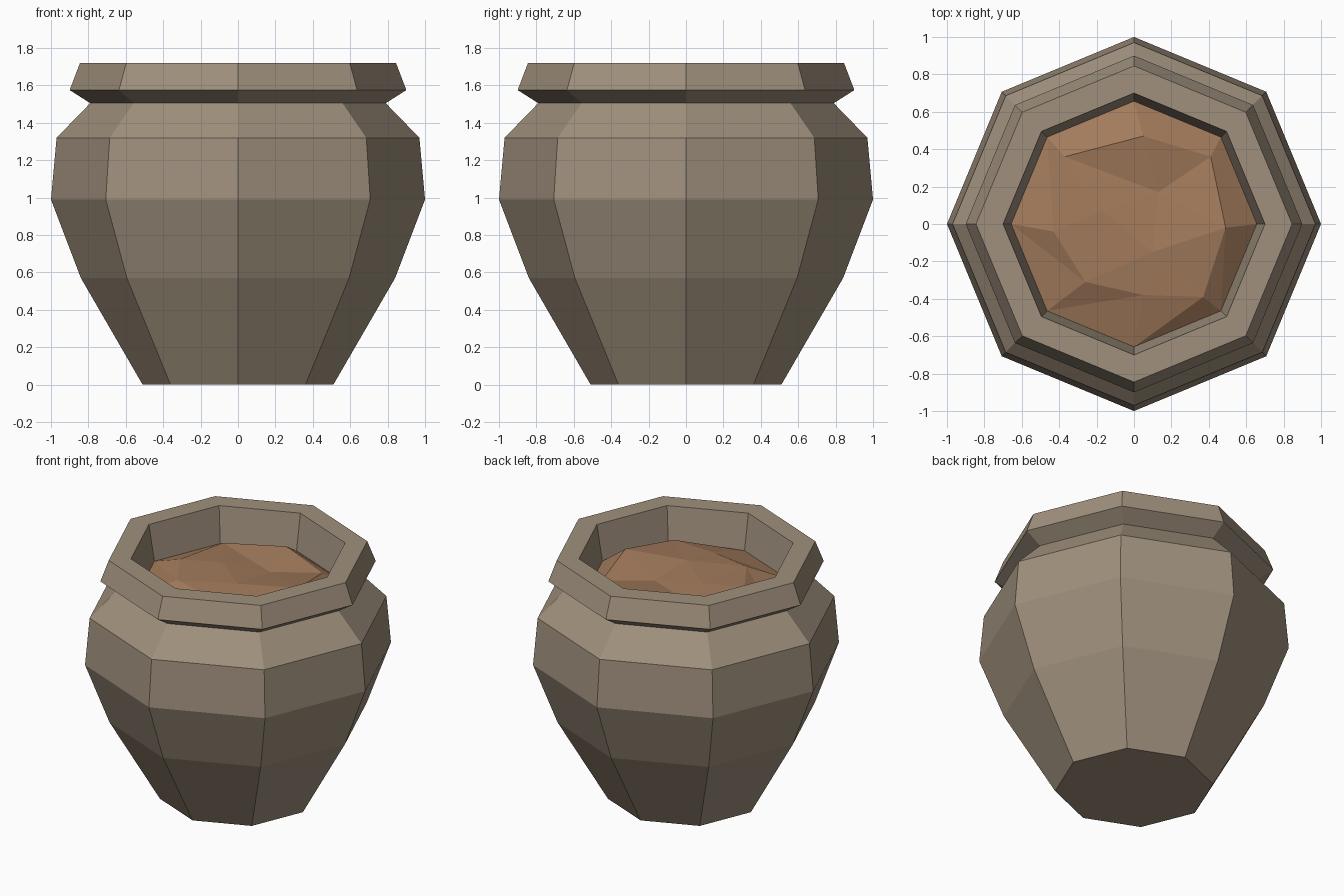
import bpy, bmesh, math
from mathutils import Vector

if "Cube" in bpy.data.objects:
    bpy.data.objects.remove(bpy.data.objects["Cube"])

SIDES = 8


def material(name, rgb):
    m = bpy.data.materials.new(name)
    m.diffuse_color = (*rgb, 1.0)
    m.use_nodes = True
    m.node_tree.nodes["Principled BSDF"].inputs["Base Color"].default_value = m.diffuse_color
    return m


def finish(bm, name, mat):
    bmesh.ops.recalc_face_normals(bm, faces=bm.faces[:])
    me = bpy.data.meshes.new(name)
    bm.to_mesh(me)
    bm.free()
    me.materials.append(mat)
    ob = bpy.data.objects.new(name, me)
    bpy.context.collection.objects.link(ob)
    return ob


def ring(bm, r, z):
    return [bm.verts.new((r * math.cos(2 * math.pi * i / SIDES),
                          r * math.sin(2 * math.pi * i / SIDES), z))
            for i in range(SIDES)]


clay = material("grey_brown_clay", (0.35, 0.28, 0.205))
earth = material("warm_brown_soil", (0.36, 0.195, 0.105))

# Pot: octagonal lathe, foot -> belly -> neck -> flared rim -> inner wall
profile = [(0.51, 0), (0.84, 0.57), (1.0, 0.99), (0.97, 1.32), (0.79, 1.505),
           (0.90, 1.575), (0.845, 1.72), (0.70, 1.72), (0.655, 1.46)]
bm = bmesh.new()
rings = [ring(bm, r, z) for r, z in profile]
for a, b in zip(rings, rings[1:]):
    for i in range(SIDES):
        j = (i + 1) % SIDES
        bm.faces.new((a[i], a[j], b[j], b[i]))
bm.faces.new(rings[0][::-1])   # base
bm.faces.new(rings[-1])        # floor closing the inside under the soil
finish(bm, "pot", clay)

# Soil: uneven low mound; outer ring on the wall, lumpy inner ring and middle
crest = [(0.49, -0.02, 1.595), (0.41, 0.36, 1.535), (0.05, 0.47, 1.585),
         (-0.37, 0.36, 1.54), (-0.43, -0.04, 1.56), (-0.26, -0.31, 1.56),
         (0.05, -0.38, 1.55), (0.37, -0.39, 1.55)]
middle = [(0.13, 0.17, 1.54), (-0.17, 0.07, 1.565), (0.10, -0.15, 1.57)]
bm = bmesh.new()
edge = ring(bm, 0.657, 1.47)
c = [bm.verts.new(p) for p in crest]
p, q, r = [bm.verts.new(v) for v in middle]
for i in range(SIDES):
    j = (i + 1) % SIDES
    bm.faces.new((edge[i], edge[j], c[j]))
    bm.faces.new((edge[i], c[j], c[i]))
# fan of crest edges around each middle point, then the bridging triangles
for centre, spans in ((p, (0, 1, 2)), (q, (3, 4)), (r, (5, 6, 7))):
    for i in spans:
        bm.faces.new((c[i], c[(i + 1) % SIDES], centre))
for tri in ((c[3], q, p), (c[5], r, q), (c[0], p, r), (p, q, r)):
    bm.faces.new(tri)
soil = finish(bm, "soil", earth)
# keep the open soil surface facing up
if sum(f.normal.z for f in soil.data.polygons) < 0:
    soil.data.flip_normals()
